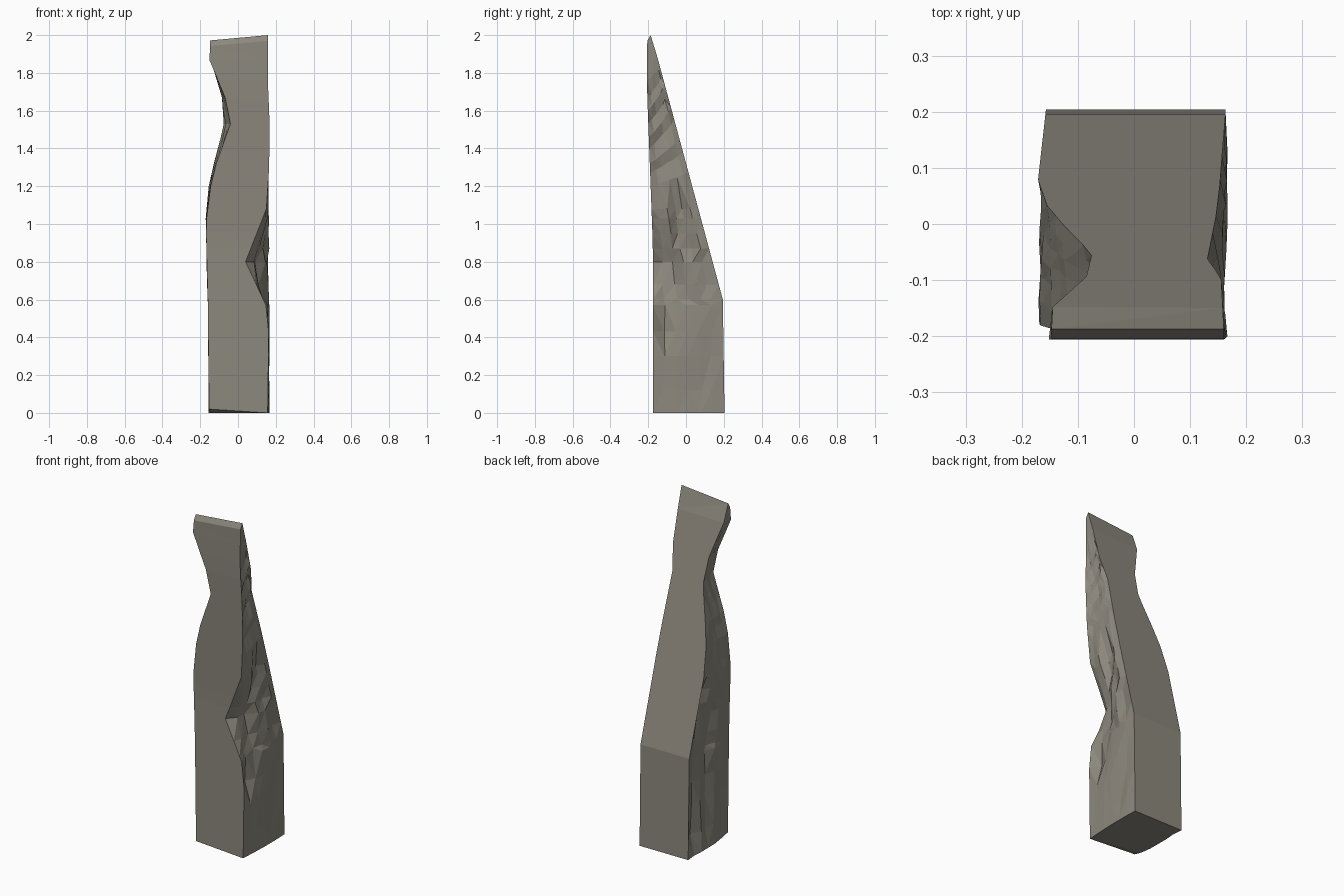
import bpy, bmesh, math, random
from mathutils import Vector

if "Cube" in bpy.data.objects:
    bpy.data.objects.remove(bpy.data.objects["Cube"])
random.seed(4)

stone = bpy.data.materials.new("grey brown stone")
stone.diffuse_color = (0.265, 0.248, 0.207, 1)
stone.use_nodes = True
stone.node_tree.nodes["Principled BSDF"].inputs["Base Color"].default_value = stone.diffuse_color

# Side edge profiles as (z, x)
LEFT_FRONT = [(0, -.153), (.6, -.16), (1.0, -.170), (1.2, -.145), (1.32, -.115),
              (1.53, -.04), (1.67, -.068), (1.87, -.152), (2, -.147)]
LEFT_BACK = [(0, -.157), (.6, -.158), (1.03, -.171), (1.2, -.155), (1.32, -.128),
             (1.52, -.075), (1.67, -.085), (1.87, -.145), (2, -.147)]
RIGHT_FRONT = [(0, .157), (.42, .163), (.57, .148), (.8, .04), (1.08, .15),
               (1.3, .165), (1.55, .167), (1.75, .158), (2, .16)]
RIGHT_BACK = [(0, .163), (.6, .163), (.87, .157), (1.2, .150), (1.57, .13),
              (1.66, .155), (2, .16)]
RIGHT_MID = [(0, .166), (1.08, .164), (1.3, .158), (1.55, .148), (1.7, .158), (2, .16)]

# Grooves on the broken sides: y0, z0, y1, z1, half width, depth
RIGHT_GROOVES = [(-.10, .42, -.03, 1.05, .06, .05), (.0, .62, .02, .95, .04, .03),
                 (.10, .65, .11, .85, .035, .03), (.07, .1, .12, .3, .05, .008)]
LEFT_GROOVES = [(.14, .12, .07, .95, .07, .035), (.0, .2, .03, .8, .08, .03),
                (-.13, .0, -.12, .3, .05, .012)]


def lerp_table(table, z):
    for (z0, x0), (z1, x1) in zip(table, table[1:]):
        if z <= z1:
            return x0 + (x1 - x0) * (z - z0) / (z1 - z0)
    return table[-1][1]


def carve(grooves, y, z):
    depth = 0
    for y0, z0, y1, z1, w, d in grooves:
        # heights are squeezed so that grooves taper out at their ends
        a, b, p = Vector((y0, z0 * .5)), Vector((y1, z1 * .5)), Vector((y, z * .5))
        t = max(0, min(1, (p - a).dot(b - a) / (b - a).length_squared))
        depth = max(depth, d * max(0, 1 - (p - a - (b - a) * t).length / w))
    return depth


def front_y(z):
    return -.176 - .03 * max(0, min(1, (z - .9) / .8))


def back_y(z):
    return .204 - .009 * z / .6 if z < .6 else .195 - .27 * (z - .6)


LEVELS = [0, .12, .3, .43, .57, .6, .68, .8, .87, .95, 1.03, 1.08, 1.2, 1.27, 1.32,
          1.4, 1.46, 1.53, 1.6, 1.67, 1.76, 1.87, 2]
N = 7   # columns across each broken side


def ring(n, level):
    """One cross-section: right side front to back, then left side back to front."""
    pts = []
    ledge = .012 * (n % 2) if 1.1 < level < 1.75 else 0
    for side in (1, -1):
        for k in range(N):
            t = k / (N - 1) if side == 1 else 1 - k / (N - 1)
            edge = k in (0, N - 1)
            z = level
            if side == 1 and 1.08 < z < 1.88:      # ledges rise towards the back
                z += .16 * t * math.sin(math.pi * (z - 1.08) / .8)
            f, b = front_y(z), back_y(z)
            y = f + (b - f) * t
            if side == 1:
                s = min(1, t / .45)       # the front notch fades out rearwards
                x0 = lerp_table(RIGHT_FRONT, z)
                x1 = lerp_table(RIGHT_BACK if edge else RIGHT_MID, z)
                x = x0 + (x1 - x0) * s
                x -= 0 if edge else carve(RIGHT_GROOVES, y, z) + ledge
            else:
                x0, x1 = lerp_table(LEFT_FRONT, z), lerp_table(LEFT_BACK, z)
                x = x0 + (x1 - x0) * t
                x += 0 if edge else carve(LEFT_GROOVES, y, z)
            pz = z
            if not edge and 0 < level < 1.8:
                x += random.uniform(-.004, .002) * side
                y += random.uniform(-.008, .008) * (b - f) / .38
            if level == 2:                # slanted tip
                y = -.205 + .018 * t
                pz = 1.985 + .013 * side - .03 * (1 - t) + (.002 if side == 1 else 0)
            if level == 0 and side == -1 and t == 0:
                pz = .02                  # chipped foot corner
            pts.append((x, y, pz))
    return pts


# Stone shard body
bm = bmesh.new()
rings = [[bm.verts.new(p) for p in ring(n, z)] for n, z in enumerate(LEVELS)]
count = 2 * N
for lo, hi in zip(rings, rings[1:]):
    for i in range(count):
        j = (i + 1) % count
        bm.faces.new((lo[i], lo[j], hi[j], hi[i]))
bm.faces.new(rings[-1])
bm.faces.new(rings[0][::-1])
bmesh.ops.triangulate(bm, faces=bm.faces[:])
bmesh.ops.recalc_face_normals(bm, faces=bm.faces[:])

mesh = bpy.data.meshes.new("stone_shard")
bm.to_mesh(mesh)
bm.free()
mesh.materials.append(stone)
bpy.context.collection.objects.link(bpy.data.objects.new("stone_shard", mesh))
